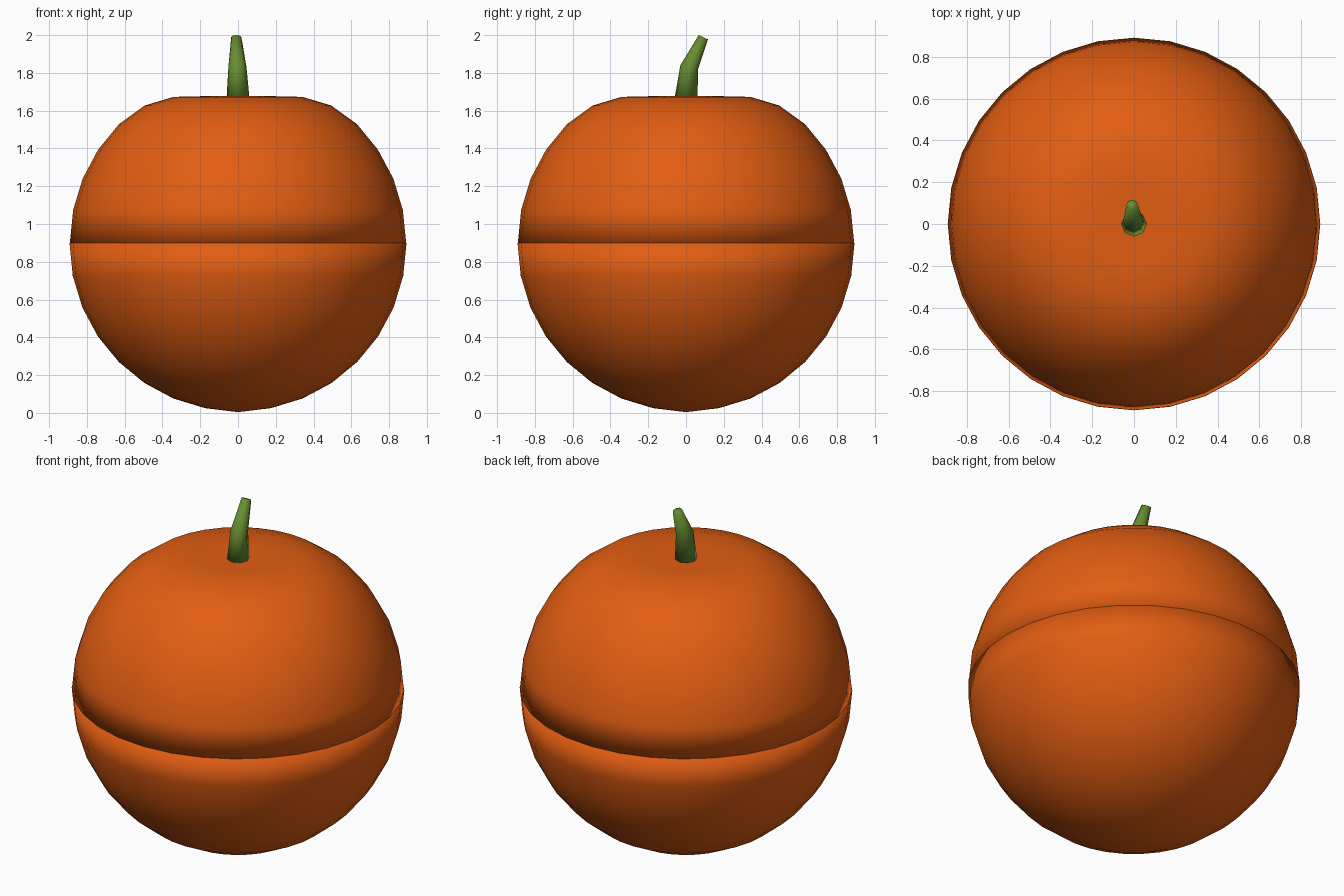
import bpy, bmesh, math
from mathutils import Matrix, Vector

if "Cube" in bpy.data.objects:
    bpy.data.objects.remove(bpy.data.objects["Cube"])

SEAM, R, SIDES = 0.9, 0.892, 32


def material(name, rgb):
    m = bpy.data.materials.new(name)
    m.diffuse_color = (*rgb, 1)
    m.use_nodes = True
    m.node_tree.nodes["Principled BSDF"].inputs["Base Color"].default_value = m.diffuse_color
    return m


orange = material("pumpkin orange", (0.76, 0.11, 0.006))
green = material("stem green", (0.135, 0.27, 0.03))


def finish(name, bm, mat):
    bmesh.ops.recalc_face_normals(bm, faces=bm.faces[:])
    for f in bm.faces:
        f.smooth = True
    me = bpy.data.meshes.new(name)
    bm.to_mesh(me)
    bm.free()
    me.materials.append(mat)
    ob = bpy.data.objects.new(name, me)
    bpy.context.collection.objects.link(ob)
    return ob


def skin(bm, rings):
    for a, b in zip(rings, rings[1:]):
        n = len(a)
        for i in range(n):
            j = (i + 1) % n
            bm.faces.new((a[i], a[j], b[j], b[i]))


def half_shell(name, profile, pole_z):
    """Closed half pumpkin: rim cap, rings, and a fan to the pole."""
    bm = bmesh.new()
    rings = []
    for r, z in profile:
        rings.append([bm.verts.new((r * math.cos(2 * math.pi * i / SIDES),
                                    r * math.sin(2 * math.pi * i / SIDES), z))
                      for i in range(SIDES)])
    skin(bm, rings)
    pole = bm.verts.new((0, 0, pole_z))
    last = rings[-1]
    for i in range(SIDES):
        bm.faces.new((last[i], last[(i + 1) % SIDES], pole))
    bm.faces.new(rings[0])
    return finish(name, bm, orange)


def arc(radius, sign, count):
    step = math.pi / 16
    return [(radius * math.cos(k * step), SEAM + sign * radius * math.sin(k * step))
            for k in range(count)]


# Lower bowl: plain half sphere
half_shell("lower_bowl", arc(R, -1, 8), 0.004)

# Lid: half sphere with a flattened, slightly dimpled top
half_shell("upper_lid", arc(R - 0.002, 1, 5)
           + [(0.494, 1.627), (0.341, 1.673), (0.174, 1.677)], 1.668)

# Bent eight-sided stem: centre, radius, lean angle
bm = bmesh.new()
rings = []
for centre, r, lean in (((0, 0.001, 1.673), 0.060, 0),
                        ((-0.003, 0.017, 1.83), 0.048, 12),
                        ((-0.009, 0.092, 1.989), 0.027, 25)):
    rot = Matrix.Rotation(-math.radians(lean), 3, 'X')
    rings.append([bm.verts.new(Vector(centre) + rot @ Vector(
        (r * math.cos(i * math.pi / 4), r * math.sin(i * math.pi / 4), 0)))
        for i in range(8)])
skin(bm, rings)
bm.faces.new(rings[0])
bm.faces.new(rings[-1])
finish("stem", bm, green)
